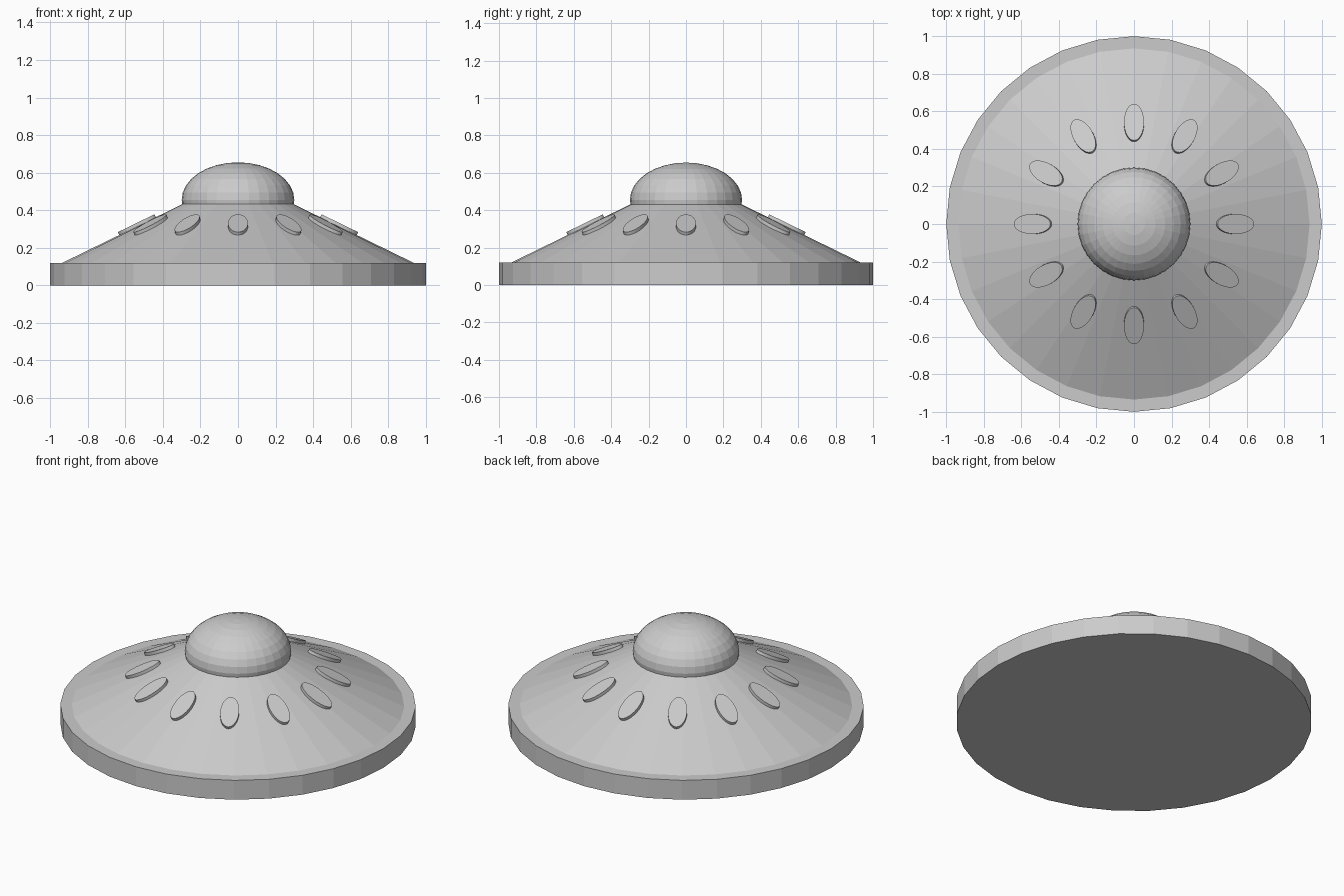
import bpy, math
from mathutils import Matrix, Vector

if "Cube" in bpy.data.objects:
    bpy.data.objects.remove(bpy.data.objects["Cube"])

SIDES = 32
RIM_R, RIM_H = 1.0, 0.12
HULL_R, HULL_TOP_R, HULL_TOP = 0.935, 0.29, 0.435


def name_part(name):
    obj = bpy.context.object
    obj.name = name
    return obj


# Flat disc forming the outer rim and underside
bpy.ops.mesh.primitive_cylinder_add(vertices=SIDES, radius=RIM_R, depth=RIM_H,
                                    location=(0, 0, RIM_H / 2))
name_part("rim_disc")

# Sloping upper hull
bpy.ops.mesh.primitive_cone_add(vertices=SIDES, radius1=HULL_R, radius2=HULL_TOP_R,
                                depth=HULL_TOP - RIM_H,
                                location=(0, 0, (HULL_TOP + RIM_H) / 2))
name_part("upper_hull")

# Flattened cockpit dome
bpy.ops.mesh.primitive_uv_sphere_add(segments=SIDES, ring_count=16, radius=1,
                                     location=(0, 0, 0.455))
dome = name_part("cockpit_dome")
dome.scale = (0.3, 0.3, 0.2)

# Ring of oval portholes lying on the slope
tilt = math.atan2(HULL_TOP - RIM_H, HULL_R - HULL_TOP_R)
mid_r = 0.535
mid_z = RIM_H + (HULL_R - mid_r) * math.tan(tilt)
for i in range(12):
    bpy.ops.mesh.primitive_cylinder_add(vertices=SIDES, radius=1, depth=1)
    porthole = name_part(f"porthole_{i + 1}")
    porthole.matrix_world = (Matrix.Rotation(math.radians(30 * i), 4, 'Z')
                             @ Matrix.Translation((mid_r, 0, mid_z))
                             @ Matrix.Rotation(tilt, 4, 'Y')
                             @ Matrix.Diagonal(Vector((0.108, 0.053, 0.034, 1))))
